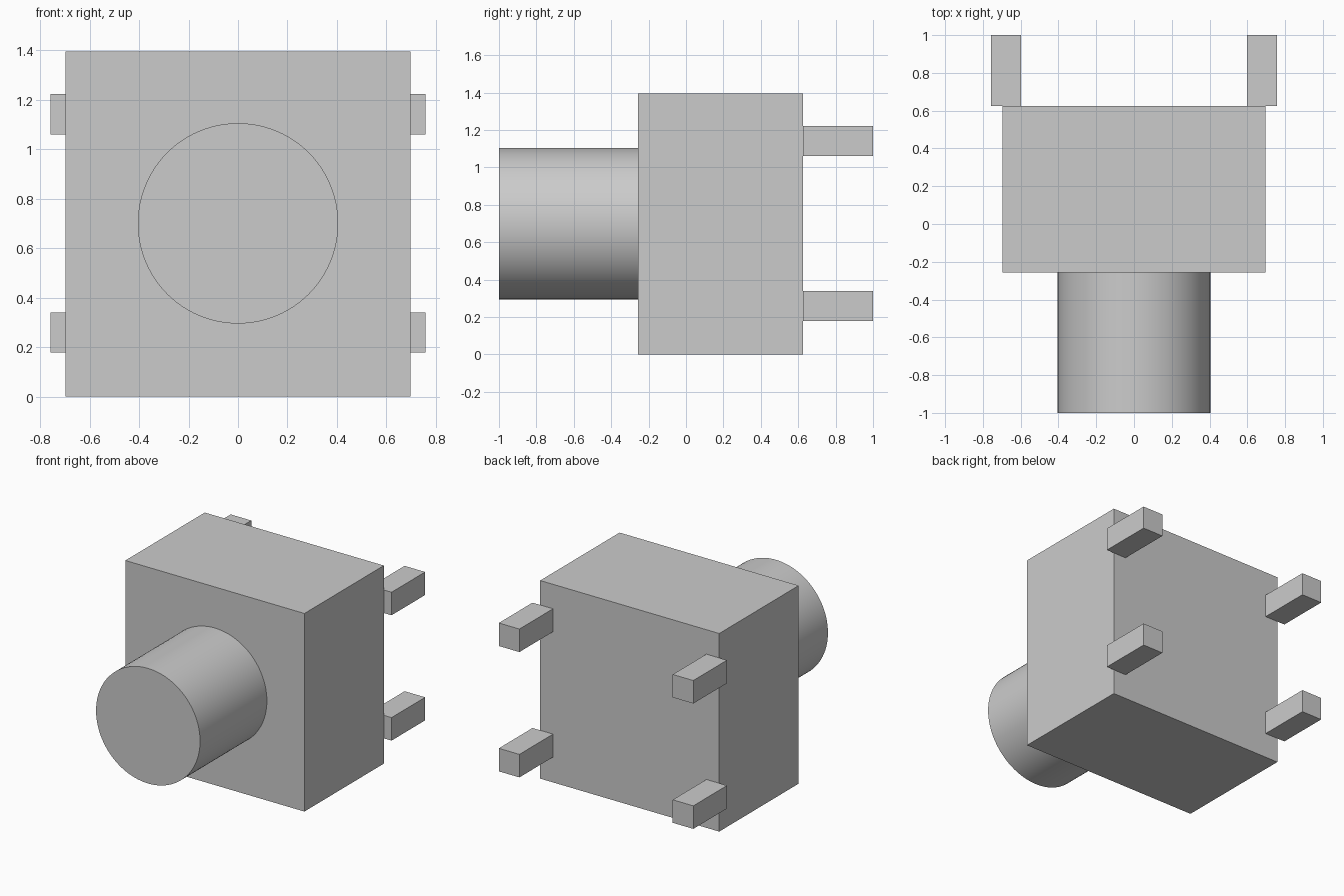
import bpy
import math

default = bpy.data.objects.get("Cube")
if default:
    bpy.data.objects.remove(default, do_unlink=True)

grey = bpy.data.materials.new("light_grey")
grey.use_nodes = True
colour = (0.6, 0.6, 0.6, 1)
grey.diffuse_color = colour
grey.node_tree.nodes["Principled BSDF"].inputs["Base Color"].default_value = colour


def box(name, low, high):
    """Add a box spanning two opposite corners."""
    centre = [(a + b) / 2 for a, b in zip(low, high)]
    bpy.ops.mesh.primitive_cube_add(size=1, location=centre)
    obj = bpy.context.object
    obj.name = name
    obj.scale = [b - a for a, b in zip(low, high)]
    bpy.ops.object.transform_apply(location=False, rotation=False, scale=True)
    obj.data.materials.append(grey)
    return obj


HALF = 0.697
HEIGHT = 2 * HALF
FRONT, BACK = -0.257, 0.626

# Square switch housing
box("housing", (-HALF, FRONT, 0), (HALF, BACK, HEIGHT))

# Round push button on the front
bpy.ops.mesh.primitive_cylinder_add(
    vertices=96, radius=0.405, depth=FRONT + 1,
    location=(0, (FRONT - 1) / 2, HALF + 0.003), rotation=(math.pi / 2, 0, 0))
button = bpy.context.object
button.name = "button"
button.data.materials.append(grey)
bpy.ops.object.shade_smooth_by_angle()

# Four contact pins overhanging the back corners
for side, x in (("right", -0.757), ("left", 0.597)):
    for level, z in (("lower", 0.178), ("upper", 1.06)):
        box(f"{level}_{side}_pin", (x, BACK, z), (x + 0.16, 1, z + 0.162))
